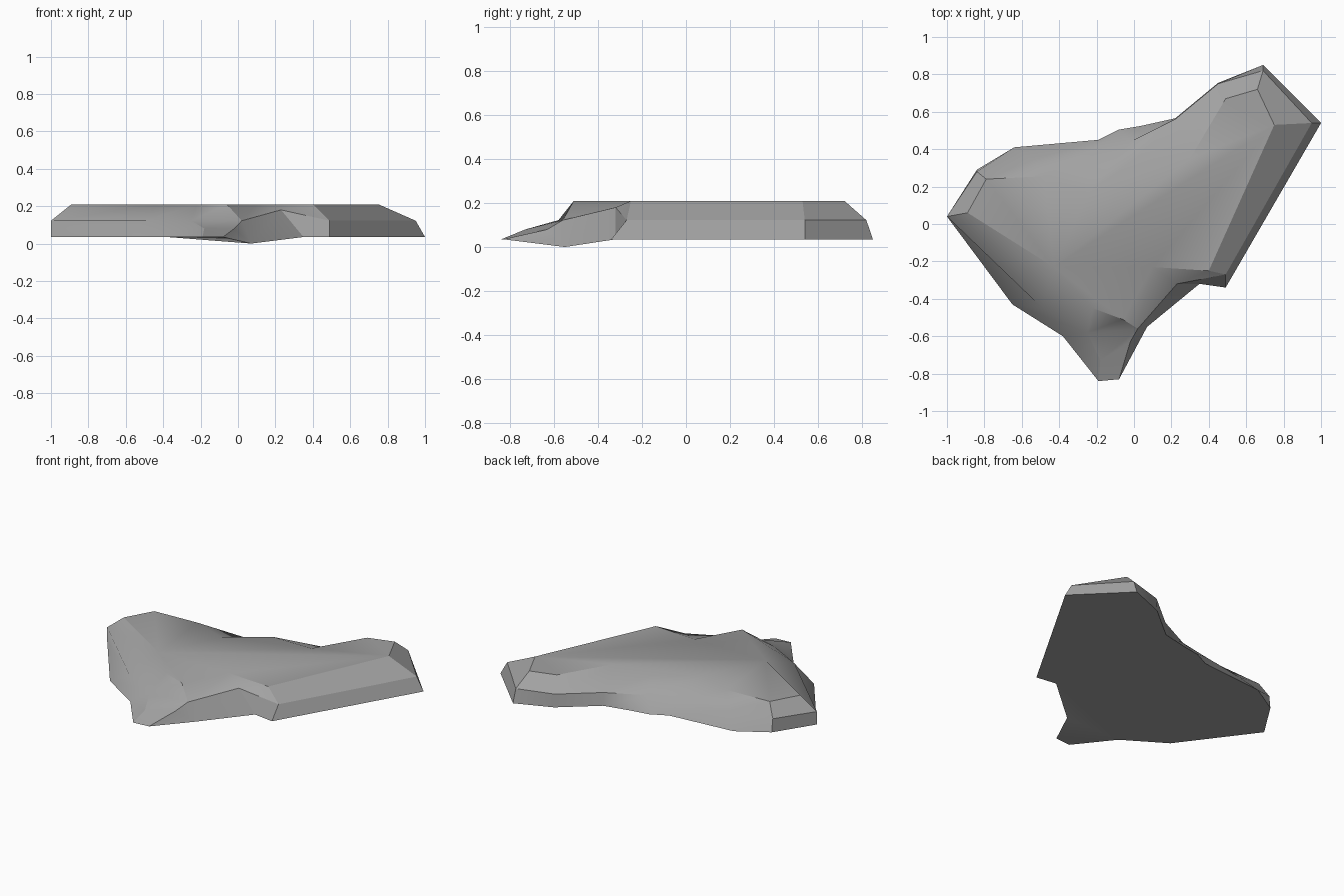
import bpy
import bmesh
import math

default_cube = bpy.data.objects.get("Cube")
if default_cube:
    bpy.data.objects.remove(default_cube, do_unlink=True)

BASE_Z, LEDGE_Z, TOP_Z = .035, .122, .21

# Outlines run counter-clockwise from the left tip; a third value overrides the height
foot_outline = [
    (-1, .04), (-.65, -.43), (-.38, -.6), (-.19, -.84), (-.08, -.83), (.07, -.55, 0),
    (.35, -.32), (.49, -.34), (1, .54), (.69, .85), (.45, .755), (.22, .565),
    (.04, .525), (-.08, .505), (-.19, .45), (-.64, .41), (-.84, .29),
]
ledge_outline = [
    (-1, .04), (-.49, -.45), (-.25, -.58), (-.18, -.73, .08), (-.02, -.63, .08), (.02, -.56),
    (.23, -.32, .18), (.49, -.27), (.95, .54), (.69, .82), (.45, .75), (.22, .56),
    (-.02, .44), (-.02, .44), (-.22, .4), (-.55, .34), (-.84, .28),
]
top_outline = [
    (-.89, .06), (-.43, -.23), (-.22, -.45), (-.22, -.45), (-.06, -.51), (-.06, -.51),
    (.1, -.23), (.4, -.25), (.75, .53), (.66, .72), (.49, .67), (.3, .35),
    (.01, .35), (.01, .35), (-.24, .17), (-.48, .255), (-.79, .24),
]

# The shoulder follows the ledge, but steps back behind the front spur
shoulder_outline = list(ledge_outline)
shoulder_outline[3] = ledge_outline[2]
shoulder_outline[4] = ledge_outline[5]


def make_material(name, value):
    material = bpy.data.materials.new(name)
    material.use_nodes = True
    colour = (value, value, value, 1)
    material.diffuse_color = colour
    shader = next(n for n in material.node_tree.nodes if n.type == 'BSDF_PRINCIPLED')
    shader.inputs["Base Color"].default_value = colour
    return material


def add_ring(bm, outline, default_z):
    ring = []
    for point in outline:
        z = point[2] if len(point) > 2 else default_z
        ring.append(bm.verts.new((point[0], point[1], z)))
    return ring


def bridge(bm, lower, upper):
    count = len(lower)
    for i in range(count):
        j = (i + 1) % count
        bm.faces.new((lower[i], lower[j], upper[j], upper[i]))


# Stack the outlines into one closed slab of rock
bm = bmesh.new()
rings = [
    add_ring(bm, foot_outline, BASE_Z),
    add_ring(bm, ledge_outline, LEDGE_Z),
    add_ring(bm, shoulder_outline, LEDGE_Z),
    add_ring(bm, top_outline, TOP_Z),
]
for lower, upper in zip(rings, rings[1:]):
    bridge(bm, lower, upper)
underside = bm.faces.new(list(reversed(rings[0])))
bm.faces.new(rings[-1])
bmesh.ops.triangulate(bm, faces=[underside], ngon_method='EAR_CLIP')

# Merge the points the outlines share, which also closes up empty faces
bmesh.ops.remove_doubles(bm, verts=bm.verts, dist=.001)
bmesh.ops.recalc_face_normals(bm, faces=bm.faces)

mesh = bpy.data.meshes.new("flat_rock")
bm.to_mesh(mesh)
bm.free()
rock = bpy.data.objects.new("flat_rock", mesh)
bpy.context.collection.objects.link(rock)
mesh.materials.append(make_material("stone_grey", .36))

# Soft shading across gentle bends, crisp along the hard edges
bpy.ops.object.select_all(action='DESELECT')
rock.select_set(True)
bpy.context.view_layer.objects.active = rock
bpy.ops.object.shade_smooth_by_angle(angle=math.radians(30))
